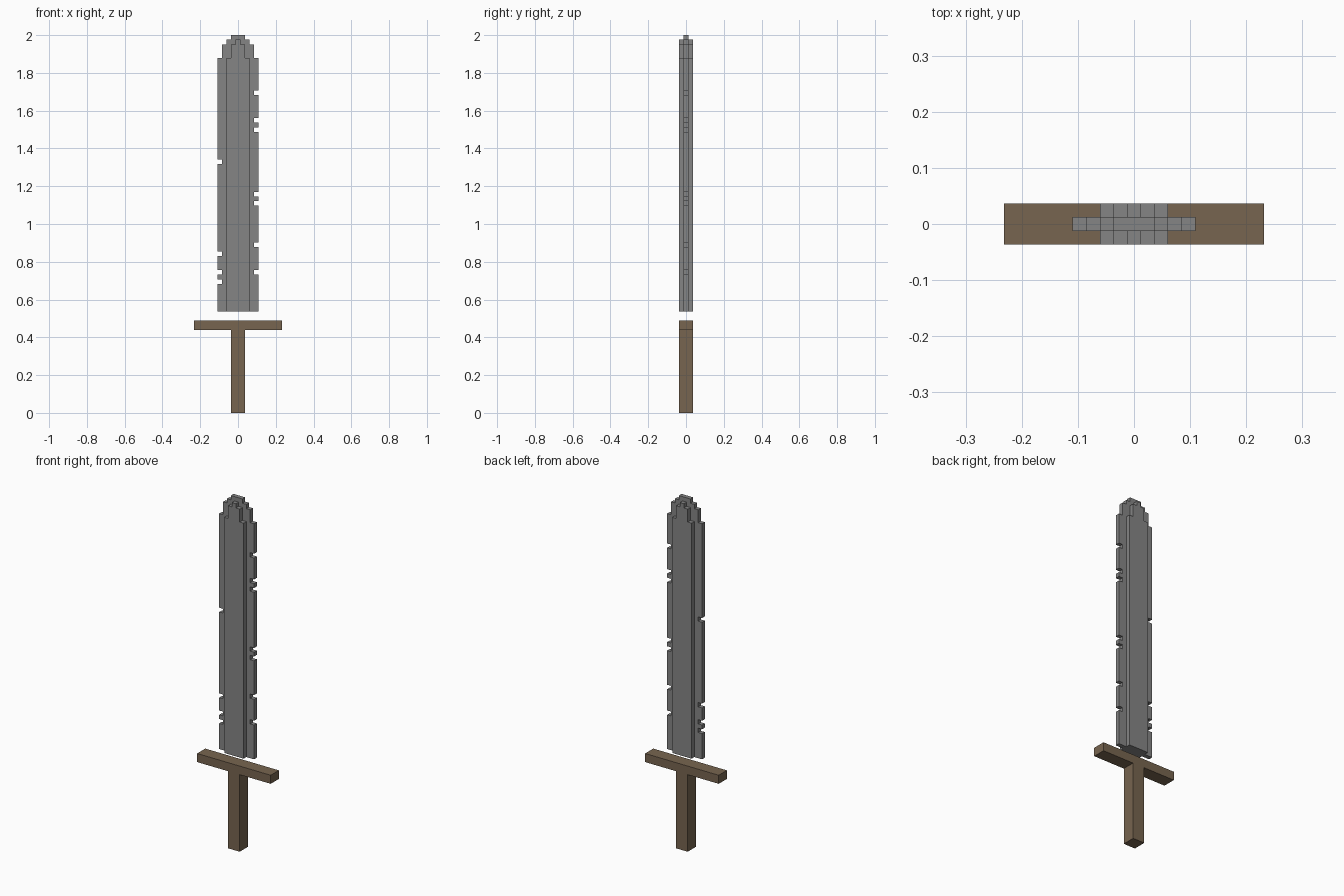
import bpy
import bmesh

V = 2 / 82          # block size: the sword is 82 blocks tall
BLADE_BASE = 22     # block row where the blade starts

cube = bpy.data.objects.get("Cube")
if cube:
    bpy.data.objects.remove(cube, do_unlink=True)


def material(name, color):
    mat = bpy.data.materials.new(name)
    mat.use_nodes = True
    mat.diffuse_color = (*color, 1)
    bsdf = mat.node_tree.nodes["Principled BSDF"]
    bsdf.inputs["Base Color"].default_value = (*color, 1)
    bsdf.inputs["Roughness"].default_value = 0.8
    return mat


def slab(name, outline, y0, y1, mat):
    """Extrude an x/z outline, given in blocks, from y0 to y1."""
    bm = bmesh.new()
    face = bm.faces.new([bm.verts.new((x * V, y0 * V, z * V)) for x, z in outline])
    grown = bmesh.ops.extrude_face_region(bm, geom=[face])["geom"]
    verts = [g for g in grown if isinstance(g, bmesh.types.BMVert)]
    bmesh.ops.translate(bm, verts=verts, vec=(0, (y1 - y0) * V, 0))
    bmesh.ops.recalc_face_normals(bm, faces=bm.faces)
    mesh = bpy.data.meshes.new(name)
    bm.to_mesh(mesh)
    bm.free()
    mesh.materials.append(mat)
    obj = bpy.data.objects.new(name, mesh)
    bpy.context.collection.objects.link(obj)
    return obj


def side(steps, notches=()):
    """Half outline from base to tip: (half width, top row) steps, one-block notches."""
    x = steps[0][0]
    pts = [(x, BLADE_BASE)]
    for row in sorted(notches):
        pts += [(x, row), (x - 1, row), (x - 1, row + 1), (x, row + 1)]
    for width, top in steps:
        if width != pts[-1][0]:
            pts.append((width, pts[-1][1]))
        pts.append((width, top))
    return pts


def outline(steps, left=(), right=()):
    mirrored = [(-x, z) for x, z in side(steps, right)]
    return side(steps, left) + mirrored[::-1]


def box(x, z0, z1):
    return [(-x, z0), (x, z0), (x, z1), (-x, z1)]


steel = material("grey steel", (0.235, 0.235, 0.235))
wood = material("brown wood", (0.185, 0.13, 0.08))

# Hilt
slab("handle", box(1.5, 0, 18), -1.5, 1.5, wood)
slab("crossguard", box(9.5, 18, 20), -1.5, 1.5, wood)

# Thin cutting plate with chipped edges and a stepped tip
edge_steps = [(4.5, 77), (3.5, 80), (2.5, 81), (1.5, 82)]
slab("blade_edge",
     outline(edge_steps, left=(69, 63, 61, 47, 45, 36, 30), right=(54, 34, 30, 28)),
     -0.5, 0.5, steel)

# Raised ridge on both faces of the blade
ridge_steps = [(2.5, 77), (1.5, 80), (0.5, 81)]
for name, y0, y1 in (("front_ridge", -1.5, -0.5), ("back_ridge", 0.5, 1.5)):
    slab(name, outline(ridge_steps), y0, y1, steel)
